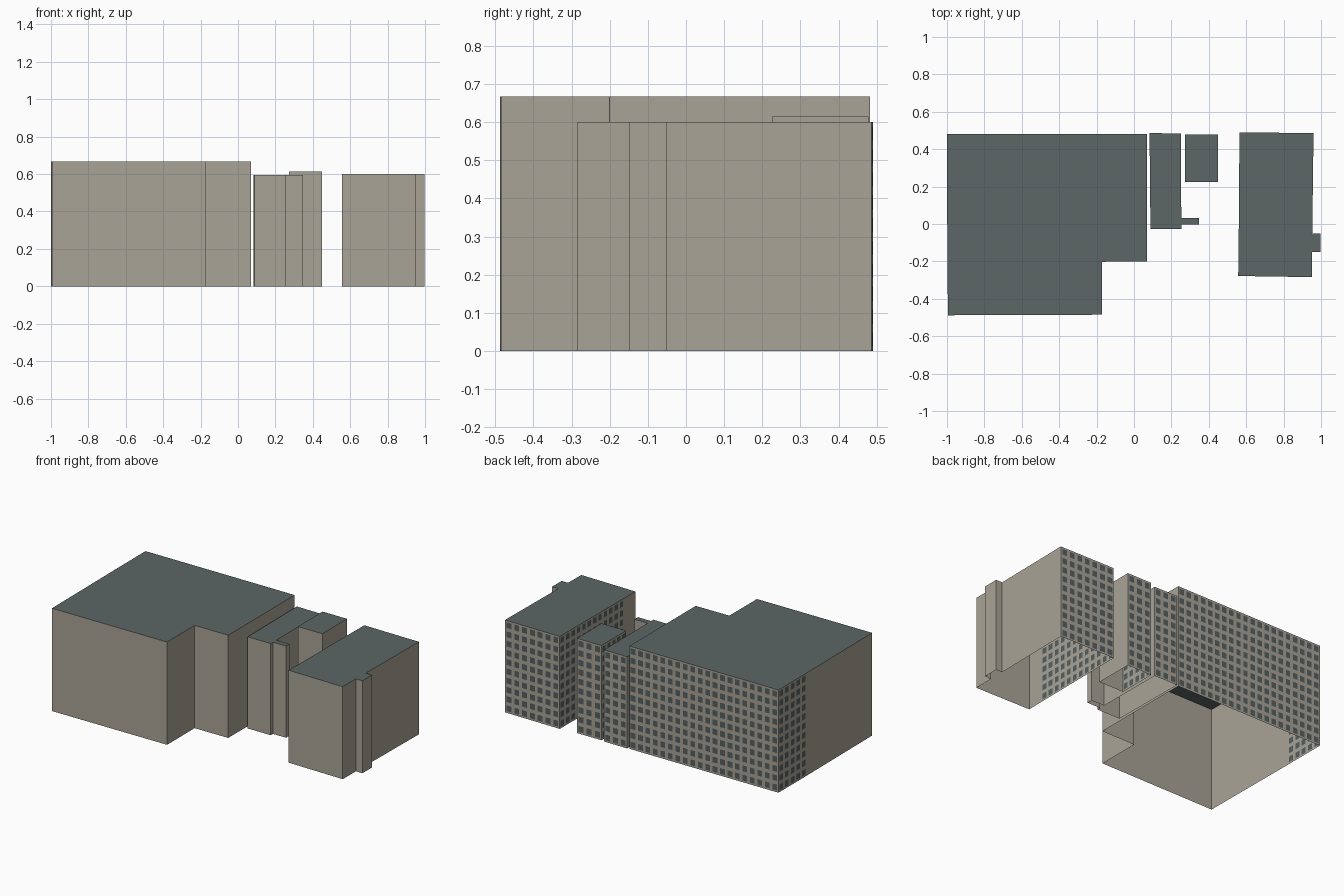
import bpy, bmesh
from mathutils import Vector

if "Cube" in bpy.data.objects:
    bpy.data.objects.remove(bpy.data.objects["Cube"])


def material(name, rgb):
    m = bpy.data.materials.new(name)
    m.diffuse_color = (*rgb, 1)
    m.use_nodes = True
    m.node_tree.nodes["Principled BSDF"].inputs["Base Color"].default_value = m.diffuse_color
    return m


MATS = [material("stone_wall", (0.40, 0.37, 0.31)),
        material("slate_roof", (0.107, 0.133, 0.133)),
        material("window_glass", (0.09, 0.115, 0.12))]
WALL, ROOF, GLASS = range(3)
PITCH_X, PITCH_Z, FILL = 0.0535, 0.06, 0.62


def cuts(length, pitch):
    """Positions of window edges along a length, as fractions 0..1."""
    n = max(1, round(length / pitch))
    pos = [0.0]
    for i in range(n):
        pos += [(i + 0.5 - FILL / 2) / n, (i + 0.5 + FILL / 2) / n]
    return pos + [1.0]


def building(name, outline, height, facades=()):
    """Open-bottomed shell from a counter-clockwise outline.
    Edges listed in facades (by start corner) get a grid of window faces."""
    bm = bmesh.new()
    up = Vector((0, 0, height))
    pts = [Vector((x, y, 0)) for x, y in outline]
    for i, a in enumerate(pts):
        b = pts[(i + 1) % len(pts)]
        windowed = i in facades
        us = cuts((b - a).length, PITCH_X) if windowed else [0, 1]
        vs = cuts(height, PITCH_Z) if windowed else [0, 1]
        grid = [[bm.verts.new(a.lerp(b, u) + up * v) for u in us] for v in vs]
        for r in range(len(vs) - 1):
            for c in range(len(us) - 1):
                f = bm.faces.new((grid[r][c], grid[r][c + 1],
                                  grid[r + 1][c + 1], grid[r + 1][c]))
                f.material_index = GLASS if r % 2 and c % 2 else WALL
    # flat roof
    bm.faces.new([bm.verts.new(p + up) for p in pts]).material_index = ROOF
    bmesh.ops.remove_doubles(bm, verts=bm.verts, dist=1e-5)
    me = bpy.data.meshes.new(name)
    bm.to_mesh(me)
    bm.free()
    for m in MATS:
        me.materials.append(m)
    ob = bpy.data.objects.new(name, me)
    bpy.context.collection.objects.link(ob)
    return ob


# large L-shaped block: windows along the back and the rear part of the left side
building("large_block",
         [(-0.995, -0.488), (-0.17, -0.485), (-0.17, -0.202), (0.07, -0.2),
          (0.07, 0.482), (-1.0, 0.48), (-1.0, 0.19), (-0.998, -0.06)],
         0.667, facades=(4, 5))

# narrow block with a thin side wing
building("narrow_block",
         [(0.088, -0.026), (0.253, -0.026), (0.253, -0.003), (0.347, -0.003),
          (0.347, 0.033), (0.253, 0.033), (0.25, 0.484), (0.083, 0.486)],
         0.595, facades=(6,))

# small rear block
building("small_rear_block",
         [(0.272, 0.225), (0.448, 0.225), (0.448, 0.479), (0.272, 0.479)],
         0.615, facades=(2, 3))

# right block with a stair tower on its right side
building("right_block",
         [(0.557, -0.278), (0.951, -0.284), (0.952, -0.15), (0.998, -0.15),
          (0.998, -0.05), (0.953, -0.05), (0.96, 0.486), (0.564, 0.49),
          (0.559, -0.165)],
         0.6, facades=(6, 7))
